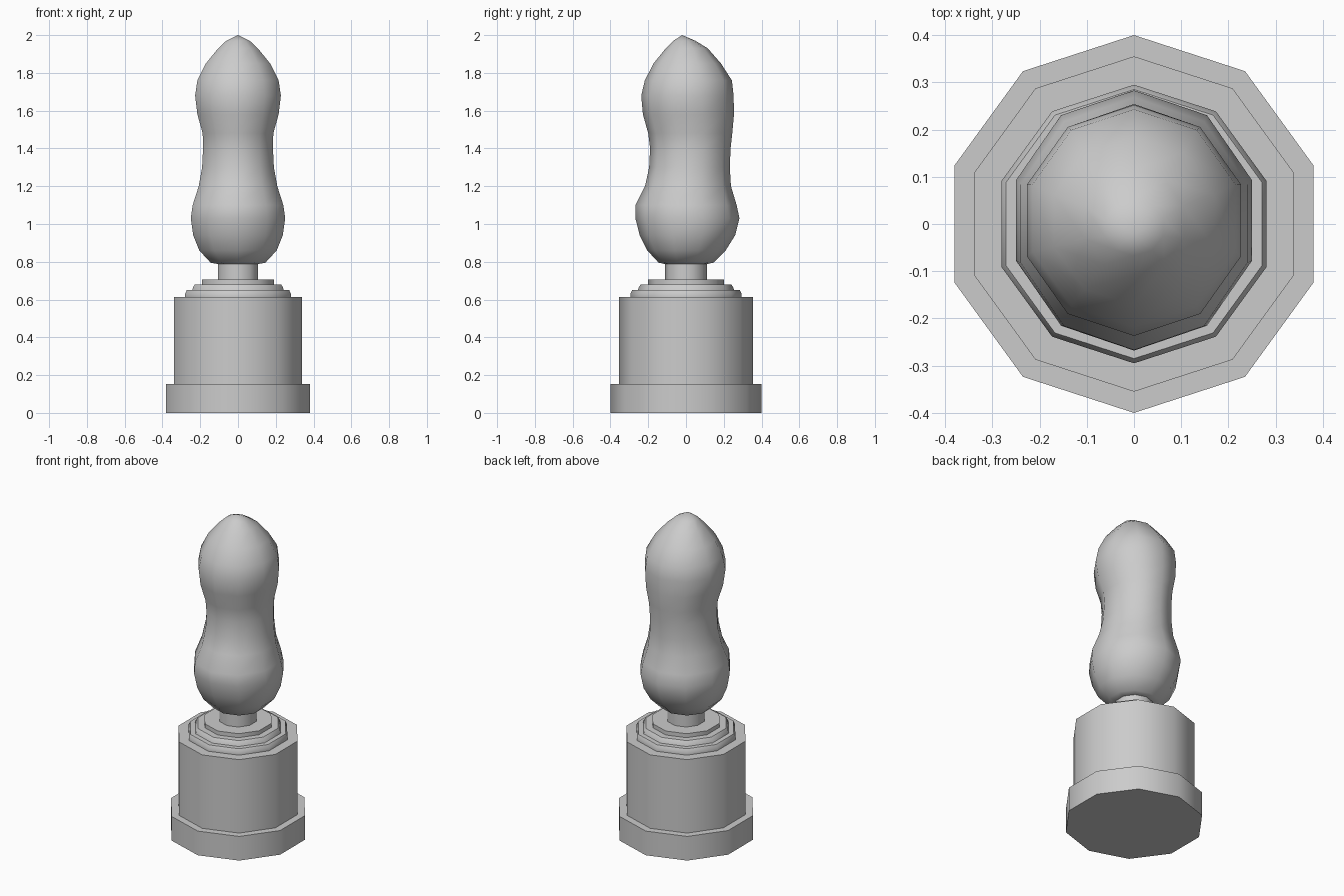
import bpy, bmesh, math

if "Cube" in bpy.data.objects:
    bpy.data.objects.remove(bpy.data.objects["Cube"])

SIDES = 10


def loft(name, rings, angle):
    """Ten-sided stack of rings (z, x half-width, y front, y back); corners on the y axis."""
    bm = bmesh.new()
    loops = []
    for z, hx, y0, y1 in rings:
        cy, ry = (y0 + y1) / 2, (y1 - y0) / 2
        rx = hx / math.cos(math.radians(18))
        if hx == 0:
            loops.append([bm.verts.new((0, cy, z))])
            continue
        loops.append([bm.verts.new((rx * math.cos(a), cy + ry * math.sin(a), z))
                      for a in (math.pi / 2 + 2 * math.pi * i / SIDES for i in range(SIDES))])
    for a, b in zip(loops, loops[1:]):
        for i in range(SIDES):
            j = (i + 1) % SIDES
            if len(b) == 1:
                bm.faces.new((a[i], a[j], b[0]))
            else:
                bm.faces.new((a[i], a[j], b[j], b[i]))
    # Caps
    bm.faces.new(loops[0][::-1])
    if len(loops[-1]) > 1:
        bm.faces.new(loops[-1])
    bmesh.ops.recalc_face_normals(bm, faces=bm.faces)
    me = bpy.data.meshes.new(name)
    bm.to_mesh(me)
    bm.free()
    ob = bpy.data.objects.new(name, me)
    bpy.context.collection.objects.link(ob)
    bpy.ops.object.select_all(action='DESELECT')
    ob.select_set(True)
    bpy.context.view_layer.objects.active = ob
    bpy.ops.object.shade_smooth_by_angle(angle=math.radians(angle))
    return ob


# Stepped pedestal with plinth, drum, three steps and neck
profile = [(0, .40), (.152, .40), (.152, .355), (.614, .355), (.614, .295),
           (.63, .295), (.65, .285), (.65, .255), (.665, .25), (.68, .24),
           (.68, .20), (.705, .20), (.705, .11), (.80, .11)]
c18 = math.cos(math.radians(18))
loft("pedestal", [(z, r * c18, -r, r) for z, r in profile], 42)

# Waisted figure, leaning slightly toward the back
loft("figure", [
    (.788, .105, -.11, .11),
    (.795, .145, -.145, .145),
    (.86, .205, -.205, .21),
    (.94, .237, -.245, .26),
    (1.03, .25, -.268, .283),
    (1.10, .24, -.267, .268),
    (1.20, .208, -.217, .238),
    (1.30, .19, -.195, .232),
    (1.40, .185, -.19, .236),
    (1.48, .187, -.20, .245),
    (1.58, .215, -.228, .254),
    (1.68, .227, -.237, .252),
    (1.76, .215, -.218, .243),
    (1.85, .17, -.172, .185),
    (1.93, .105, -.107, .115),
    (1.97, .062, -.067, .05),
    (2.0, 0, -.02, -.02)], 60)
